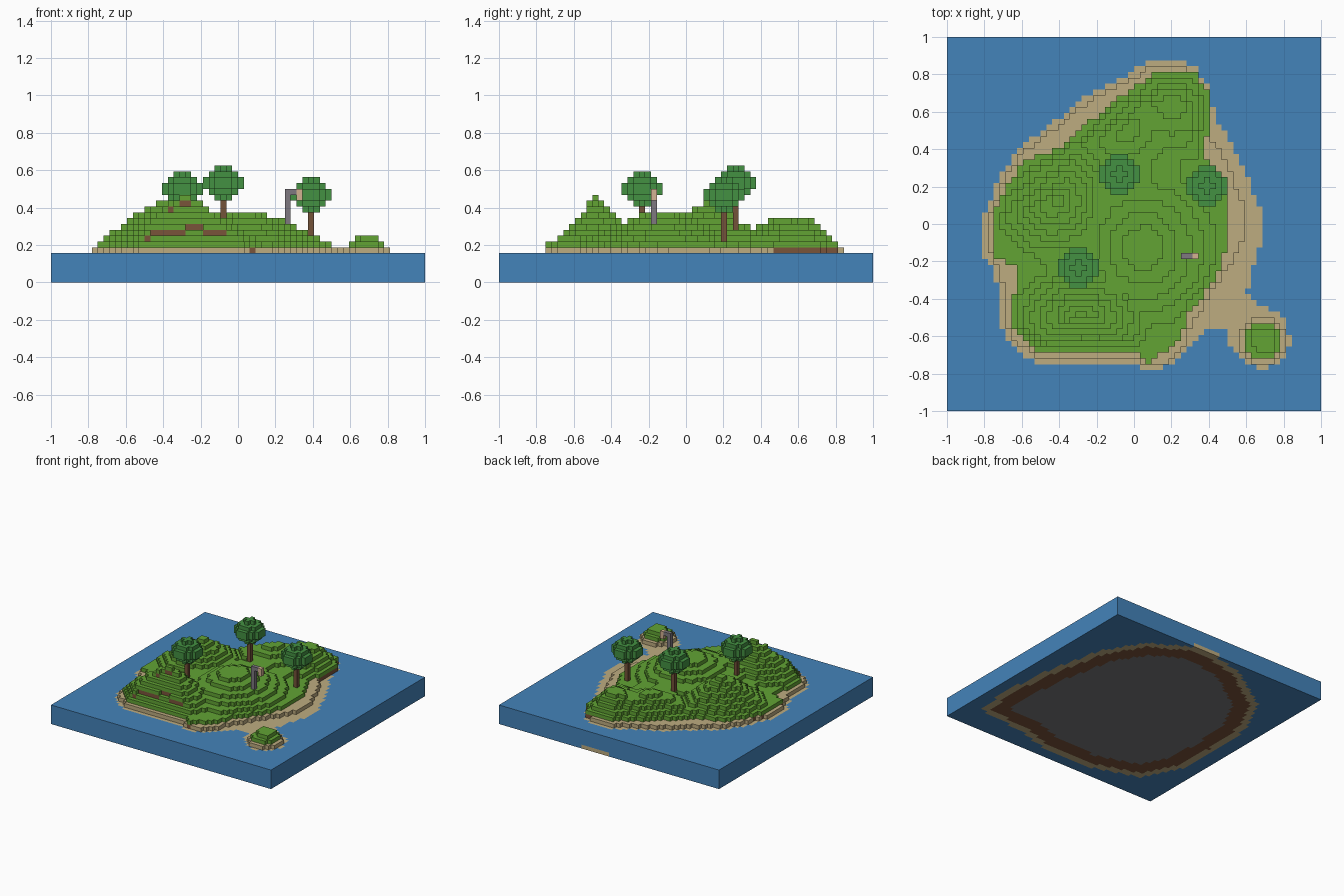
import bpy, bmesh, math

cube = bpy.data.objects.get("Cube")
if cube:
    bpy.data.objects.remove(cube, do_unlink=True)

N = 64            # blocks along each side
U = 2.0 / N       # block size
SEA = 5           # sea height in blocks


# One flat material per colour (sRGB bytes to linear)
def make_material(name, rgb):
    lin = [((c / 255 + 0.055) / 1.055) ** 2.4 for c in rgb] + [1.0]
    mat = bpy.data.materials.new(name)
    mat.use_nodes = True
    mat.diffuse_color = lin
    bsdf = mat.node_tree.nodes["Principled BSDF"]
    bsdf.inputs["Base Color"].default_value = lin
    bsdf.inputs["Roughness"].default_value = 0.9
    return mat


MATS = {n: make_material(n, c) for n, c in {
    "water_blue": (68, 131, 186), "sand": (189, 172, 128), "grass_green": (98, 164, 52),
    "earth_brown": (122, 84, 58), "stone_grey": (120, 120, 122), "leaf_green": (68, 145, 66),
    "trunk_brown": (116, 82, 56), "post_grey": (126, 121, 128), "lantern_tan": (212, 178, 146),
}.items()}

# Outlines: shoreline, grass and the foot of the island at the bottom of the sea
COAST = [(.09, .87), (.28, .87), (.35, .81), (.41, .72), (.43, .58), (.51, .45), (.58, .32),
         (.63, .18), (.68, .07), (.68, -.11), (.63, -.25), (.6, -.38), (.69, -.44), (.8, -.5),
         (.84, -.62), (.8, -.72), (.69, -.78), (.57, -.73), (.49, -.6), (.48, -.56), (.38, -.56),
         (.3, -.65), (.2, -.76), (.09, -.78), (-.05, -.75), (-.53, -.74), (-.66, -.65),
         (-.71, -.54), (-.71, -.36), (-.78, -.2), (-.82, -.14), (-.82, 0), (-.77, .13),
         (-.72, .25), (-.62, .4), (-.45, .53), (-.26, .68), (-.07, .78)]
GRASS = [(.11, .81), (.32, .81), (.4, .69), (.4, .53), (.38, .42), (.4, .3), (.47, .2), (.5, .1),
         (.5, -.06), (.47, -.22), (.38, -.37), (.3, -.46), (.25, -.6), (.19, -.66), (.08, -.74),
         (.03, -.69), (-.24, -.68), (-.5, -.69), (-.6, -.62), (-.65, -.54), (-.65, -.41),
         (-.62, -.33), (-.63, -.24), (-.74, -.17), (-.76, 0), (-.72, .13), (-.6, .32),
         (-.39, .42), (-.29, .5), (-.07, .69), (.04, .75)]
FOOT = [(.86, -.74), (.91, -.45), (.86, 0), (.75, .5), (.56, .81), (.23, 1.0), (.06, 1.0),
        (-.27, .92), (-.69, .63), (-.85, .3), (-.89, -.1), (-.86, -.48), (-.71, -.77),
        (-.25, -.92), (.18, -.89), (.47, -.8), (.76, -.79)]


# Distance to an outline, positive inside
def depth(x, y, poly):
    inside, best = False, 9.0
    for (ax, ay), (bx, by) in zip(poly, poly[1:] + poly[:1]):
        if (ay > y) != (by > y) and x < ax + (y - ay) * (bx - ax) / (by - ay):
            inside = not inside
        dx, dy = bx - ax, by - ay
        t = max(0, min(1, ((x - ax) * dx + (y - ay) * dy) / (dx * dx + dy * dy)))
        best = min(best, math.hypot(x - ax - t * dx, y - ay - t * dy))
    return best if inside else -best


# Hills: centre, peak value, top level, run per block in x and y, steepness at the grass edge
HILLS = [(-.43, .13, 15.0, 14, .045, .045, .034),
         (-.28, -.5, 16.0, 15, .045, .034, .024),
         (.05, -.13, 13.6, 12, .07, .075, .034),
         (.2, .66, 12.2, 11, .08, .08, .032),
         (-.05, .52, 12.0, 11, .08, .08, .034)]


def grass_height(x, y, d):
    h = min(9.6, 7 + d / .15)
    for cx, cy, peak, top, rx, ry, steep in HILLS:
        hill = peak - math.hypot((x - cx) / rx, (y - cy) / ry)
        h = max(h, min(hill, top, 7 + d / steep))
    return int(h)


def column_height(x, y):
    """Height in blocks and whether the top is grass."""
    shore, green = depth(x, y, COAST), depth(x, y, GRASS)
    islet = math.hypot(x - .69, y + .62)
    if green > 0:
        return grass_height(x, y, green), True
    if islet < .1:
        return (8 if islet < .07 else 7), True
    if shore <= 0:
        return 0, False
    spit = x > .28 and (x - .58) * .45 - (y + .1) * .28 > 0
    raised = islet < .125 or (not spit and shore > (.075 if x > .42 else .03))
    return (SEA + 1 if raised else SEA), False


# Fill the block world: each block belongs to one part
world = {}
height = {}
for i in range(N):
    for j in range(N):
        x, y = (i + .5) * U - 1, (j + .5) * U - 1
        foot = depth(x, y, FOOT)
        bed = ("sea" if foot <= 0 else "seabed_sand" if foot < .06
               else "seabed_earth" if foot < .18 else "seabed_stone")
        h, grassy = column_height(x, y)
        height[i, j] = h
        for k in range(max(h, SEA)):
            if k == 0:
                part = bed
            elif h == 0:
                part = "sea"
            elif grassy:
                part = "grass_hills" if k == h - 1 else "hill_earth"
            else:
                part = "beach"
            world[i, j, k] = part

PARTS = {"sea": "water_blue", "seabed_sand": "sand", "seabed_earth": "earth_brown",
         "seabed_stone": "stone_grey", "beach": "sand", "grass_hills": "grass_green",
         "hill_earth": "earth_brown", "lamp_post": "post_grey", "lantern": "lantern_tan"}

# Trees: column and first crown layer
for n, (ti, tj, low) in enumerate([(22, 24, 13), (29, 40, 14), (44, 38, 12)], 1):
    trunk, crown = f"tree_{n}_trunk", f"tree_{n}_crown"
    PARTS[trunk], PARTS[crown] = "trunk_brown", "leaf_green"
    for k in range(height[ti, tj], low):
        world[ti, tj, k] = trunk
    for a in range(-3, 4):
        for b in range(-3, 4):
            for c in range(6):
                if a * a + b * b + ((c - 2.5) * 1.2) ** 2 < 10.4:
                    world[ti + a, tj + b, low + c] = crown

# Lamp post with a short arm and a hanging lantern
for k in range(height[40, 26], 16):
    world[40, 26, k] = "lamp_post"
world[41, 26, 15] = "lamp_post"
for k in (14, 15):
    world[42, 26, k] = "lantern"


# Build the visible block faces of one part, joined into strips
def build_part(name, material):
    bm = bmesh.new()
    cells = [c for c, p in world.items() if p == name]
    for axis in range(3):
        run = 1 if axis == 0 else 0
        other = 3 - axis - run
        for side in (0, 1):
            shown = set()
            for c in cells:
                n = list(c)
                n[axis] += 2 * side - 1
                if tuple(n) not in world:
                    shown.add(c)
            for c in sorted(shown):
                prev = list(c)
                prev[run] -= 1
                if tuple(prev) in shown:
                    continue
                end = list(c)
                while tuple(end) in shown:
                    end[run] += 1
                quad = []
                for r, o in ((c[run], 0), (end[run], 0), (end[run], 1), (c[run], 1)):
                    p = [0, 0, 0]
                    p[axis], p[run], p[other] = c[axis] + side, r, c[other] + o
                    quad.append(bm.verts.new((p[0] * U - 1, p[1] * U - 1, p[2] * U)))
                face = bm.faces.new(quad)
                face.normal_update()
                if (face.normal[axis] > 0) != (side == 1):
                    face.normal_flip()
    bmesh.ops.remove_doubles(bm, verts=bm.verts[:], dist=U * .01)
    mesh = bpy.data.meshes.new(name)
    bm.to_mesh(mesh)
    bm.free()
    mesh.materials.append(MATS[material])
    bpy.context.collection.objects.link(bpy.data.objects.new(name, mesh))


for part, material in PARTS.items():
    build_part(part, material)
